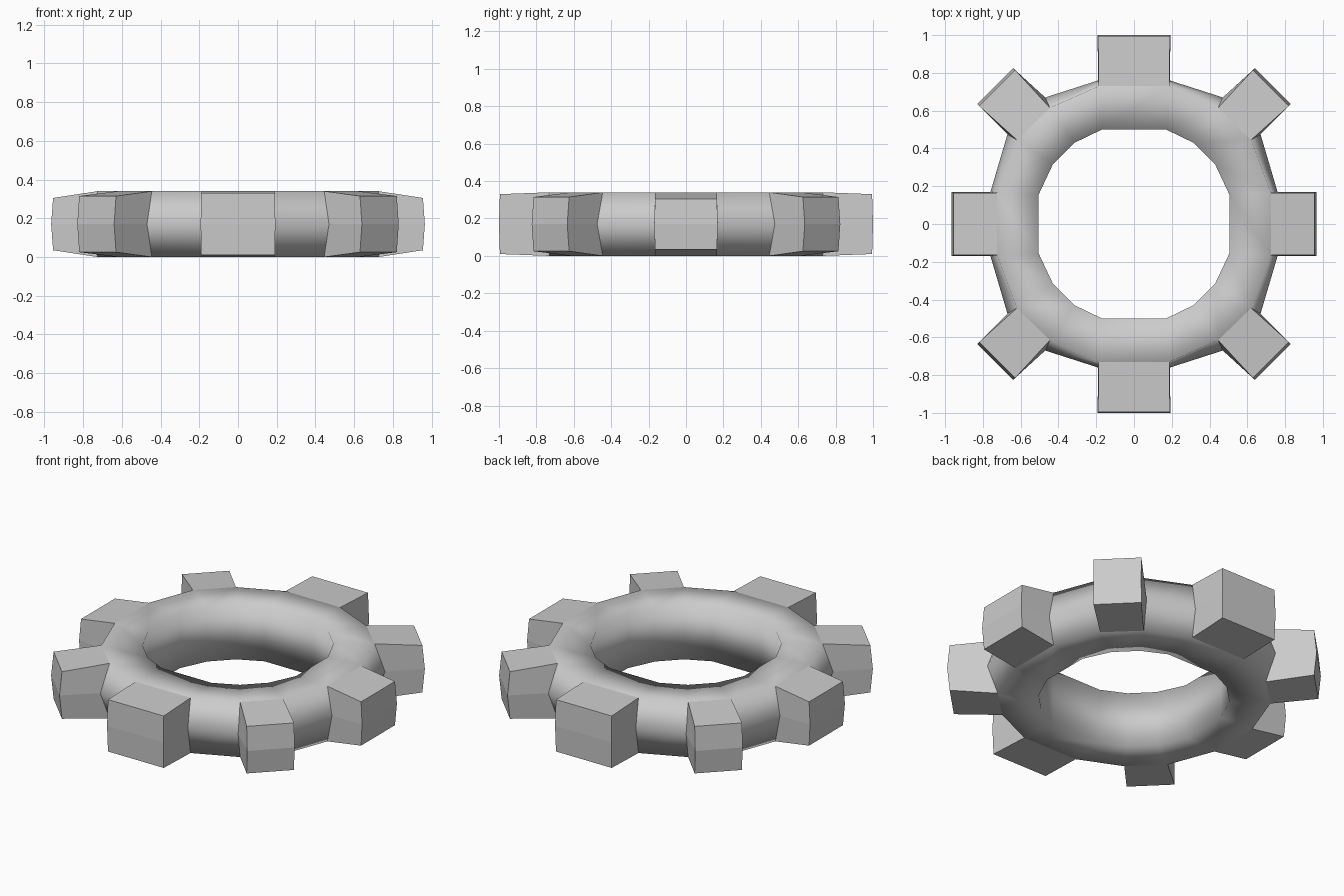
import bpy, bmesh

if "Cube" in bpy.data.objects:
    bpy.data.objects.remove(bpy.data.objects["Cube"])

MID = 0.17   # height of the ring's middle
HALF = 0.17  # half thickness


def around(quarter):
    """Mirror four quarter points into a closed loop of sixteen."""
    q, r = quarter, quarter[::-1]
    return (q + [(-x, y) for x, y in r] + [(-x, -y) for x, y in q]
            + [(x, -y) for x, y in r])


# Quarter outlines, from +x round to +y
outer_mid = [(0.76, 0.17), (0.67, 0.475), (0.47, 0.67), (0.19, 0.76)]
outer_top = [(0.725, 0.165), (0.62, 0.445), (0.445, 0.615), (0.187, 0.73)]
inner = [(0.505, 0.155), (0.43, 0.315), (0.315, 0.43), (0.17, 0.50)]
tip_mid = [(0.965, 0.17), (0.83, 0.635), (0.64, 0.825), (0.193, 1.0)]
tip_top = [(0.955, 0.165), (0.82, 0.625), (0.63, 0.815), (0.19, 0.995)]
tip_half = [0.135, 0.145, 0.145, 0.16]

bm = bmesh.new()


def loop(quarter, side, heights=(HALF,) * 4):
    h = (list(heights) + list(heights)[::-1]) * 2
    return [bm.verts.new((x, y, MID + side * h[i]))
            for i, (x, y) in enumerate(around(quarter))]


# Ring: upright inner wall, flat top and bottom, pointed outer wall
ring = [loop(outer_top, -1), loop(outer_mid, 0), loop(outer_top, 1),
        loop(inner, 1), loop(inner, -1)]
tips = [loop(tip_top, -1, tip_half), loop(tip_mid, 0), loop(tip_top, 1, tip_half)]


def face(verts, smooth=False):
    bm.faces.new(verts).smooth = smooth


for i in range(16):
    j = (i + 1) % 16
    tooth = i % 2 == 1
    for k in range(5):
        a, b = ring[k], ring[(k + 1) % 5]
        if not (tooth and k < 2):
            face((a[i], a[j], b[j], b[i]), True)
    # Teeth fill every second segment
    if tooth:
        for k in range(2):
            a, b, c, d = ring[k], ring[k + 1], tips[k], tips[k + 1]
            face((c[i], c[j], d[j], d[i]))
            face((a[i], c[i], d[i], b[i]))
            face((a[j], b[j], d[j], c[j]))
        face((ring[2][i], tips[2][i], tips[2][j], ring[2][j]))
        face((ring[0][i], ring[0][j], tips[0][j], tips[0][i]))

bmesh.ops.recalc_face_normals(bm, faces=bm.faces)

# Keep the joints between teeth and ring crisp
for e in bm.edges:
    if any(not f.smooth for f in e.link_faces):
        e.smooth = False

mesh = bpy.data.meshes.new("gear_ring")
bm.to_mesh(mesh)
bm.free()
bpy.context.collection.objects.link(bpy.data.objects.new("gear_ring", mesh))

# Slightly dark grey finish
grey = bpy.data.materials.new("grey")
grey.diffuse_color = (0.55, 0.55, 0.55, 1)
grey.use_nodes = True
grey.node_tree.nodes["Principled BSDF"].inputs["Base Color"].default_value = grey.diffuse_color
mesh.materials.append(grey)
